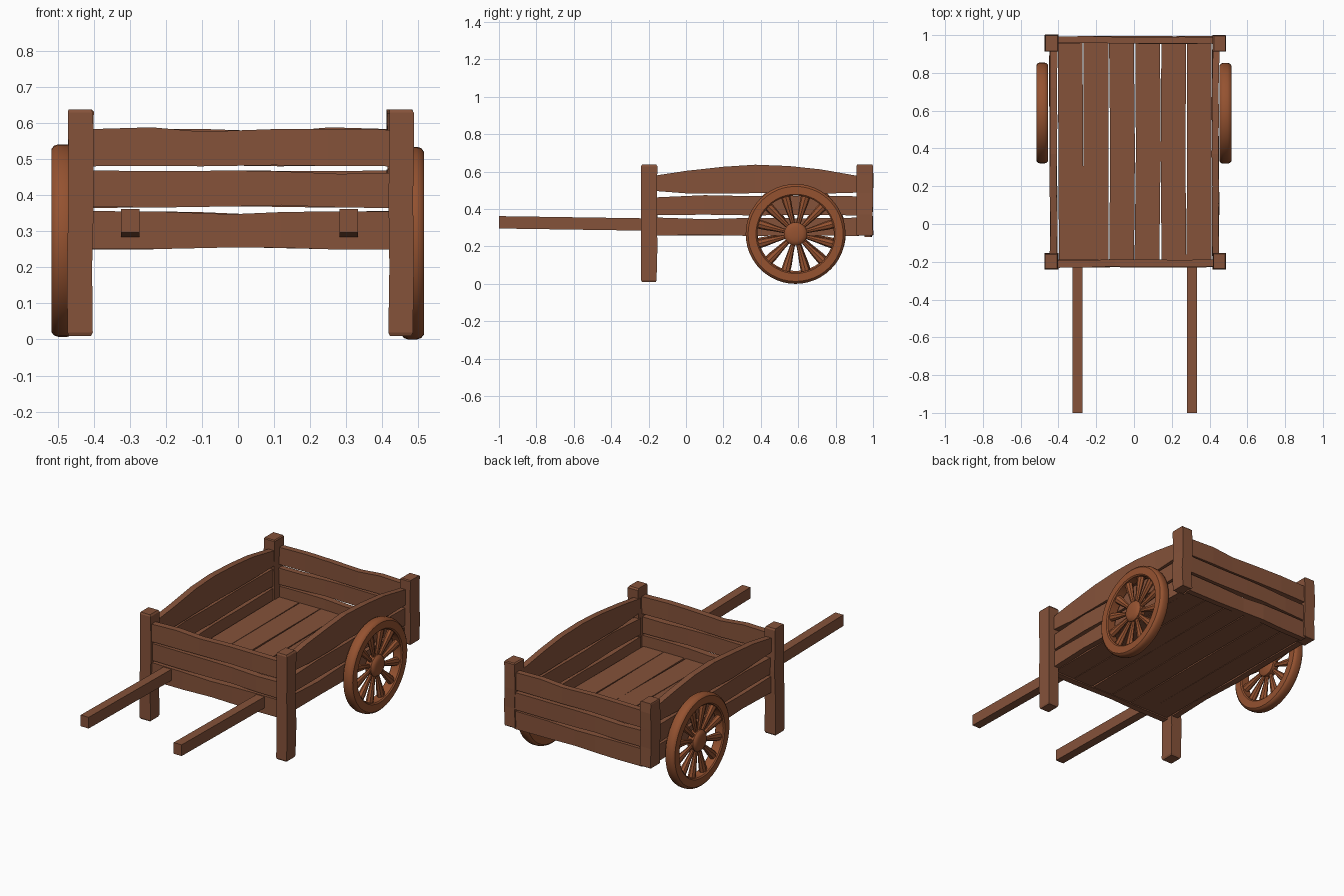
import bpy, bmesh, random
from math import sin, cos, pi, radians

if "Cube" in bpy.data.objects:
    bpy.data.objects.remove(bpy.data.objects["Cube"])

random.seed(4)


def material(name, rgb):
    m = bpy.data.materials.new(name)
    m.diffuse_color = (*rgb, 1)
    m.use_nodes = True
    m.node_tree.nodes["Principled BSDF"].inputs["Base Color"].default_value = m.diffuse_color
    return m


WOOD = material("plank_wood", (0.235, 0.085, 0.042))
WHEEL = material("wheel_wood", (0.30, 0.085, 0.03))


def finish(name, bm, mat, smooth=False):
    bmesh.ops.recalc_face_normals(bm, faces=bm.faces)
    me = bpy.data.meshes.new(name)
    bm.to_mesh(me)
    bm.free()
    if smooth:
        me.polygons.foreach_set("use_smooth", [True] * len(me.polygons))
        me.set_sharp_from_angle(angle=radians(35))
    me.materials.append(mat)
    ob = bpy.data.objects.new(name, me)
    bpy.context.collection.objects.link(ob)
    return ob


def skin(bm, rings, closed=False):
    """Join rings of points into a tube, capped unless closed on itself."""
    vs = [[bm.verts.new(p) for p in r] for r in rings]
    n = len(vs[0])
    for a, b in zip(vs, vs[1:] + (vs[:1] if closed else [])):
        for i in range(n):
            j = (i + 1) % n
            bm.faces.new((a[i], a[j], b[j], b[i]))
    if not closed:
        bm.faces.new(vs[0])
        bm.faces.new(vs[-1])


def plank(name, axis, d0, d1, stations):
    """Plank along x or y; d0..d1 is its thickness, stations are (pos, bottom, top)."""
    rings = []
    for t, lo, hi in stations:
        w = random.uniform(-0.004, 0.004)
        r = [(d0 + w, lo), (d1 + w, lo), (d1 + w, hi), (d0 + w, hi)]
        rings.append([(t, d, z) if axis == "x" else (d, t, z) for d, z in r])
    bm = bmesh.new()
    skin(bm, rings)
    finish(name, bm, WOOD)


# corner posts, slightly uneven, with a narrow chamfer at the ends
def post(name, x0, x1, y0, y1, z0, z1):
    rings = []
    for k, t in enumerate((0, 0.015, 0.3, 0.6, 0.85, 0.985, 1)):
        c = 0.004 if k in (0, 6) else 0
        a, b = (random.uniform(-0.003, 0.003) for _ in range(2))
        z = z0 + (z1 - z0) * t
        rings.append([(x0 + c + a, y0 + c, z), (x1 - c + a, y0 + c, z),
                      (x1 - c + a, y1 - c + b, z), (x0 + c + a, y1 - c + b, z)])
    bm = bmesh.new()
    skin(bm, rings)
    finish(name, bm, WOOD)


for side, x0, x1 in (("left", -0.472, -0.402), ("right", 0.417, 0.485)):
    post("front_post_" + side, x0, x1, -0.24, -0.155, 0.01, 0.638)
    post("back_post_" + side, x0, x1, 0.912, 1.0, 0.258, 0.638)

# end boards, front and back
END = {
    "lower": [(-0.41, 0.25, 0.356), (-0.2, 0.251, 0.354), (-0.02, 0.255, 0.347),
              (0.12, 0.254, 0.353), (0.25, 0.25, 0.355), (0.425, 0.25, 0.354)],
    "middle": [(-0.41, 0.367, 0.468), (-0.2, 0.366, 0.467), (0.0, 0.369, 0.468),
               (0.12, 0.372, 0.466), (0.28, 0.366, 0.459), (0.425, 0.364, 0.461)],
    "upper": [(-0.41, 0.48, 0.583), (-0.24, 0.481, 0.588), (-0.1, 0.48, 0.576),
              (0.1, 0.483, 0.583), (0.25, 0.481, 0.584), (0.425, 0.48, 0.581)],
}
for part, st in END.items():
    plank("front_board_" + part, "x", -0.228, -0.19, st)
    plank("back_board_" + part, "x", 0.957, 0.992, [(0.015 - x, a, b) for x, a, b in st[::-1]])

# side boards, the upper one arched
SIDE = {
    "lower": [(-0.17, 0.258, 0.355), (0.1, 0.262, 0.346), (0.35, 0.256, 0.353),
              (0.65, 0.26, 0.35), (0.925, 0.256, 0.354)],
    "middle": [(-0.17, 0.367, 0.462), (0.1, 0.37, 0.474), (0.35, 0.366, 0.469),
               (0.65, 0.369, 0.471), (0.925, 0.366, 0.468)],
    "upper": [(-0.17, 0.497, 0.578), (0.0, 0.484, 0.604), (0.2, 0.482, 0.626), (0.37, 0.485, 0.637),
              (0.55, 0.484, 0.63), (0.72, 0.482, 0.612), (0.925, 0.488, 0.576)],
}
for part, st in SIDE.items():
    plank("left_board_" + part, "y", -0.445, -0.408, st)
    plank("right_board_" + part, "y", 0.415, 0.45, st)

# floor boards
for i in range(6):
    x = -0.402 + i * 0.1355
    plank(f"floor_board_{i + 1}", "y", x + 0.002, x + 0.133,
          [(-0.2, 0.258, 0.29), (0.38, 0.258, 0.29), (0.96, 0.258, 0.29)])

# handles
for side, x in (("left", -0.325), ("right", 0.281)):
    bm = bmesh.new()
    skin(bm, [[(x, y, lo), (x + 0.052, y, lo), (x + 0.052, y, hi), (x, y, hi)]
              for y, lo, hi in ((-1.0, 0.296, 0.362), (-0.2, 0.284, 0.35))])
    finish("handle_" + side, bm, WOOD)


# wheels: rim, hub and tapered spokes
def lathe(bm, profile, centre, closed, seg):
    cx, cy, cz = centre
    skin_rings = [[(cx + x, cy + r * cos(2 * pi * i / seg), cz + r * sin(2 * pi * i / seg))
                   for i in range(seg)] for x, r in profile]
    skin(bm, skin_rings, closed)


RIM = [(-0.031, 0.212), (-0.031, 0.254), (-0.024, 0.263), (-0.012, 0.267), (0.012, 0.267),
       (0.024, 0.263), (0.031, 0.254), (0.031, 0.212), (0.025, 0.205), (-0.025, 0.205)]
HUB = [(-0.03, 0.05), (-0.022, 0.062), (0.014, 0.062), (0.024, 0.054), (0.029, 0.038), (0.031, 0.015)]
SPOKES = 12
for side, s, centre in (("left", -1, (-0.486, 0.588, 0.274)), ("right", 1, (0.484, 0.586, 0.267))):
    cx, cy, cz = centre
    bm = bmesh.new()
    lathe(bm, RIM, centre, True, 48)
    finish("wheel_rim_" + side, bm, WHEEL, True)
    bm = bmesh.new()
    lathe(bm, [(s * x, r) for x, r in HUB], centre, False, 24)
    finish("wheel_hub_" + side, bm, WHEEL, True)
    bm = bmesh.new()
    for k in range(SPOKES):
        a = 2 * pi * (k + 0.5) / SPOKES
        rings = []
        for r, w in ((0.05, 0.011), (0.11, 0.016), (0.17, 0.023), (0.212, 0.025)):
            ring = []
            for i in range(8):
                u, v = w * cos(i * pi / 4), 0.8 * w * sin(i * pi / 4)
                ring.append((cx + v, cy + r * cos(a) - u * sin(a), cz + r * sin(a) + u * cos(a)))
            rings.append(ring)
        skin(bm, rings)
    finish("wheel_spokes_" + side, bm, WHEEL, True)
